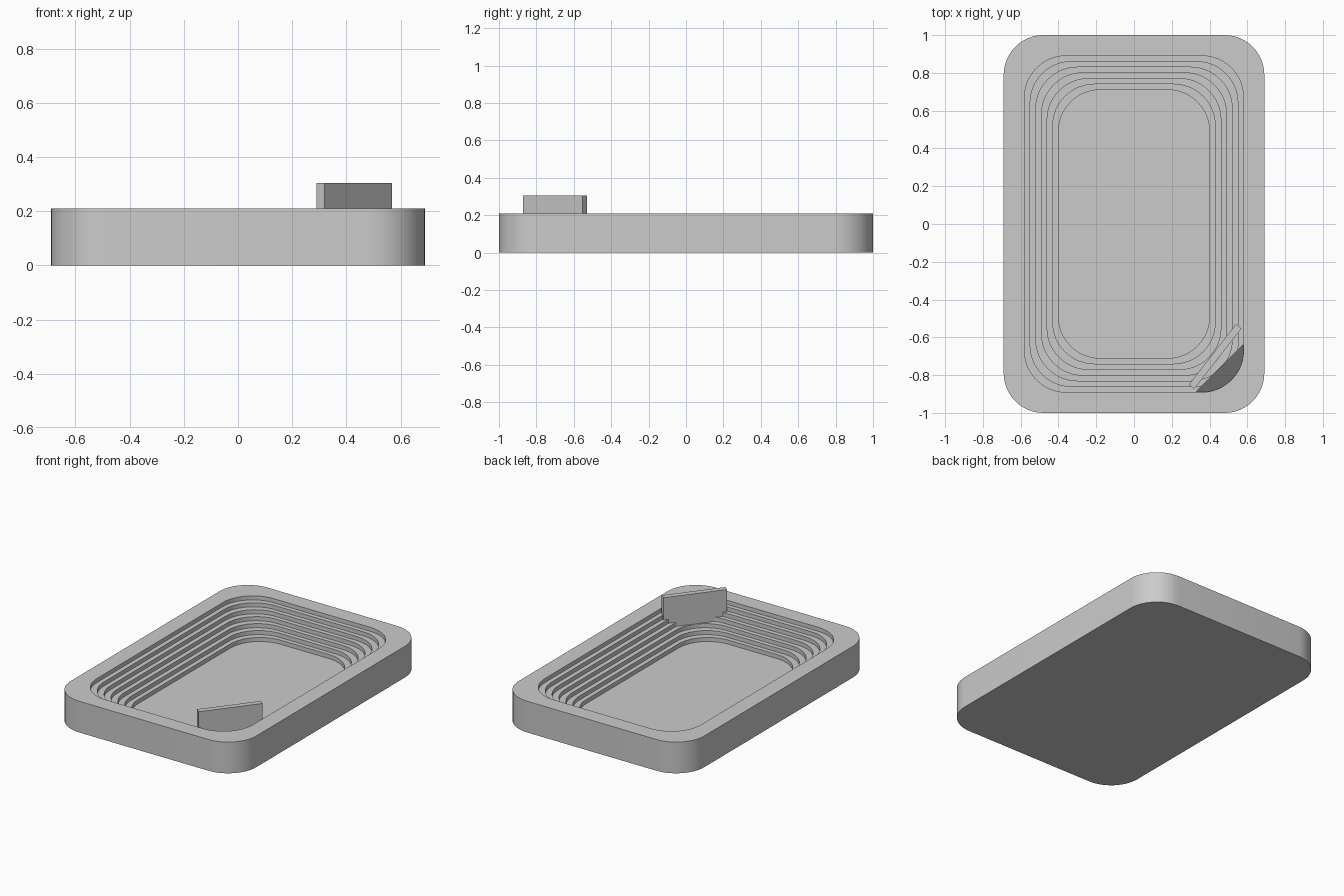
import bpy, bmesh, math
from mathutils import Vector

default = bpy.data.objects.get("Cube")
if default:
    bpy.data.objects.remove(default)

GREY = (0.6, 0.6, 0.6, 1)
grey = bpy.data.materials.new("light grey")
grey.use_nodes = True
grey.diffuse_color = GREY
grey.node_tree.nodes["Principled BSDF"].inputs["Base Color"].default_value = GREY


def rounded_rect(hx, hy, r, seg=12):
    """Counter-clockwise outline of a rectangle with round corners."""
    pts = []
    for i, (sx, sy) in enumerate([(1, 1), (-1, 1), (-1, -1), (1, -1)]):
        for j in range(seg + 1):
            a = math.pi / 2 * (i + j / seg)
            pts.append((sx * (hx - r) + r * math.cos(a), sy * (hy - r) + r * math.sin(a)))
    return pts


def loft(name, rings):
    """Solid through a stack of equally long rings of 3D points."""
    bm = bmesh.new()
    loops = [[bm.verts.new(p) for p in ring] for ring in rings]
    n = len(loops[0])
    for low, high in zip(loops, loops[1:]):
        for i in range(n):
            j = (i + 1) % n
            bm.faces.new((low[i], low[j], high[j], high[i]))
    bm.faces.new(loops[0][::-1])
    bm.faces.new(loops[-1])
    bmesh.ops.recalc_face_normals(bm, faces=bm.faces)
    mesh = bpy.data.meshes.new(name)
    bm.to_mesh(mesh)
    bm.free()
    obj = bpy.data.objects.new(name, mesh)
    bpy.context.collection.objects.link(obj)
    mesh.materials.append(grey)
    return obj


def at(outline, z):
    return [(x, y, z) for x, y in outline]


# Tray: outer wall, flat rim, then equal steps down to the floor
TOP, FLOOR, STEPS, TREAD = 0.21, 0.02, 7, 0.03
RISER = (TOP - FLOOR) / STEPS
outer = rounded_rect(0.69, 1.0, 0.21)
rings = [at(outer, 0), at(outer, TOP)]
for k in range(STEPS):
    ring = rounded_rect(0.58 - k * TREAD, 0.89 - k * TREAD, 0.22)
    rings += [at(ring, TOP - k * RISER), at(ring, TOP - (k + 1) * RISER)]
tray = loft("tray", rings)

# Sloped pocket in the front left corner
arc = []
for j in range(17):
    a = math.radians(-98 + 106 * j / 16)
    arc.append((0.36 + 0.218 * math.cos(a), -0.67 + 0.218 * math.sin(a)))
arc = [p for p in arc if p[0] - p[1] > 1.19]
slope = [(x, y, 0.14 - (x - y - 1.19) * 0.82) for x, y in arc]
cutter = loft("pocket_cutter", [slope, at(arc, 0.3)])
cutter.hide_render = True
cutter.hide_viewport = True
cut = tray.modifiers.new("pocket", 'BOOLEAN')
cut.operation = 'DIFFERENCE'
cut.solver = 'EXACT'
cut.object = cutter
depsgraph = bpy.context.evaluated_depsgraph_get()
tray.data = bpy.data.meshes.new_from_object(tray.evaluated_get(depsgraph))
tray.modifiers.clear()
bpy.data.objects.remove(cutter)

# Upright plate standing across the corner
start, end = Vector((0.29, -0.85)), Vector((0.54, -0.53))
along = (end - start).normalized()
side = Vector((along.y, -along.x)) * 0.037
base = [start, start + side, end + side, end]
plate = loft("corner_plate", [at(base, 0.05), at(base, 0.305)])

bpy.ops.object.select_all(action='DESELECT')
tray.select_set(True)
bpy.context.view_layer.objects.active = tray
bpy.ops.object.shade_smooth_by_angle(angle=math.radians(30))
